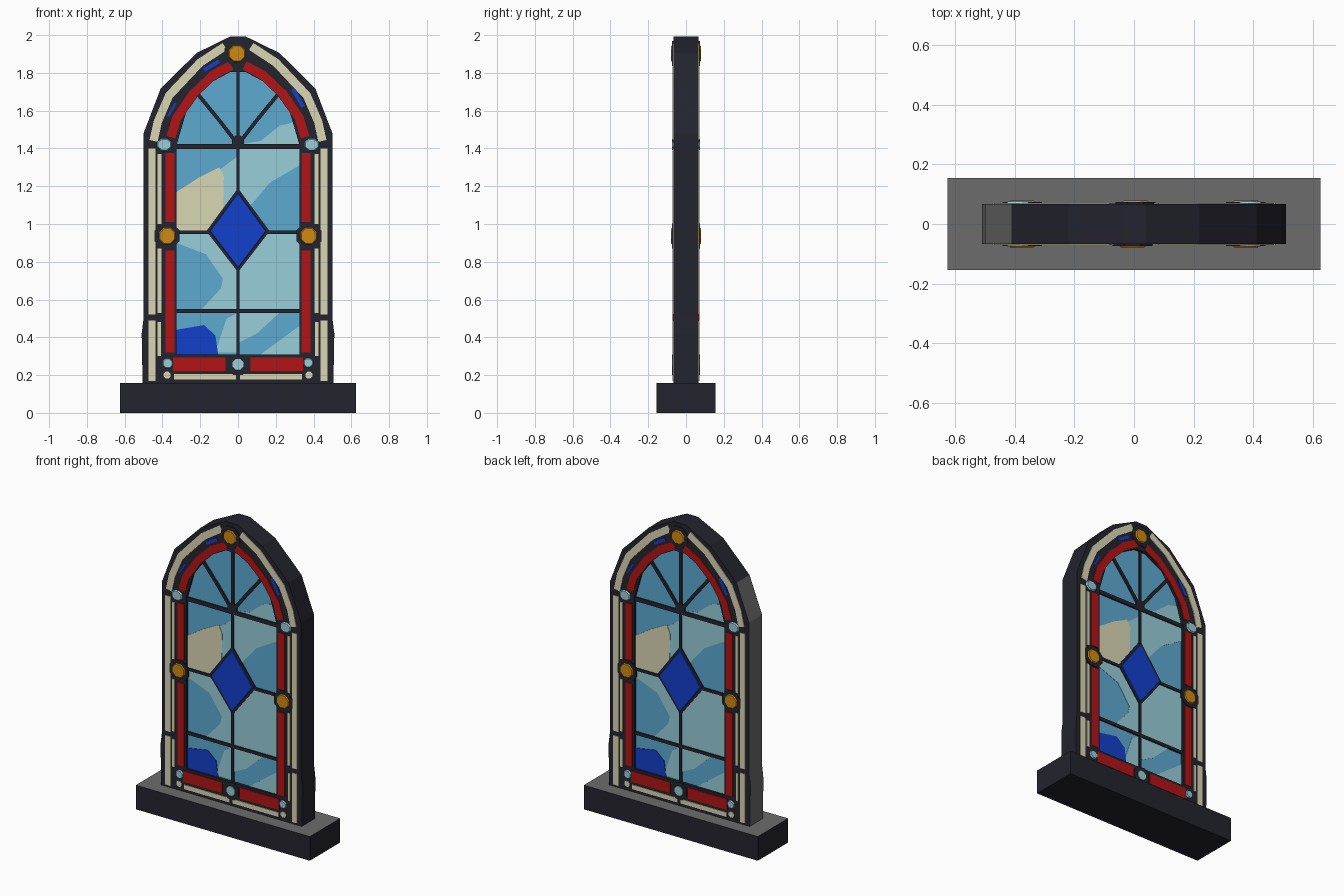
import bpy, bmesh, math
from mathutils import Vector

if "Cube" in bpy.data.objects:
    bpy.data.objects.remove(bpy.data.objects["Cube"])


def material(name, rgb):
    m = bpy.data.materials.new(name)
    m.diffuse_color = (*rgb, 1)
    m.use_nodes = True
    m.node_tree.nodes["Principled BSDF"].inputs["Base Color"].default_value = m.diffuse_color
    return m


DARK = material("dark lead", (0.017, 0.017, 0.027))
GREY = material("stone grey", (0.15, 0.15, 0.15))
RED = material("red glass", (0.45, 0.007, 0.008))
CREAM = material("cream glass", (0.70, 0.68, 0.45))
GOLD = material("amber glass", (0.62, 0.25, 0.006))
SKY = material("sky blue glass", (0.11, 0.40, 0.64))
PALE = material("pale blue glass", (0.31, 0.62, 0.70))
BLUE = material("deep blue glass", (0.006, 0.05, 0.60))


def finish(name, bm, *mats):
    bmesh.ops.recalc_face_normals(bm, faces=bm.faces)
    me = bpy.data.meshes.new(name)
    bm.to_mesh(me)
    bm.free()
    for m in mats:
        me.materials.append(m)
    ob = bpy.data.objects.new(name, me)
    bpy.context.collection.objects.link(ob)
    return ob


def plates(name, polys, near, far, mat, taper=1.0):
    """Prisms from (x, z) polygons on the front, repeated turned 180 degrees on the back."""
    bm = bmesh.new()
    for s in (1, -1):
        for poly in polys:
            cx = sum(p[0] for p in poly) / len(poly)
            cz = sum(p[1] for p in poly) / len(poly)
            a = [bm.verts.new((s * x, -s * near, z)) for x, z in poly]
            b = [bm.verts.new((s * (cx + (x - cx) * taper), -s * far, cz + (z - cz) * taper))
                 for x, z in poly]
            bm.faces.new(a)
            bm.faces.new(b[::-1])
            n = len(poly)
            for i in range(n):
                j = (i + 1) % n
                bm.faces.new((a[i], b[i], b[j], a[j]))
    return finish(name, bm, mat)


def strip(path, width):
    """Polygon of constant width around an open path."""
    pts = [Vector(p) for p in path]
    left, right = [], []
    for i, p in enumerate(pts):
        d = (pts[min(i + 1, len(pts) - 1)] - pts[max(i - 1, 0)]).normalized()
        n = Vector((-d.y, d.x)) * width / 2
        left.append(tuple(p + n))
        right.append(tuple(p - n))
    return left + right[::-1]


def rect(x0, x1, z0, z1):
    return [(x0, z0), (x1, z0), (x1, z1), (x0, z1)]


def disc(x, z, rx, rz=None, n=8):
    rz = rz or rx
    return [(x + rx * math.cos(math.tau * (i + .5) / n),
             z + rz * math.sin(math.tau * (i + .5) / n)) for i in range(n)]


def flip(poly):
    return [(-x, z) for x, z in poly]


def both(polys):
    return polys + [flip(p) for p in polys]


# base slab, grey on top
bm = bmesh.new()
bmesh.ops.create_cube(bm, size=1)
for v in bm.verts:
    v.co = (v.co.x * 1.25, v.co.y * 0.31, (v.co.z + .5) * 0.157)
bm.normal_update()
for f in bm.faces:
    f.material_index = int(f.normal.z > .5)
finish("base", bm, DARK, GREY)

# arched frame ring, grey on its left side
outer = [(.505, .15), (.51, .42), (.5, .5), (.5, 1.48), (.41, 1.715), (.22, 1.905), (.04, 1.993)]
inner = [(.325, .31), (.325, .42), (.325, .5), (.325, 1.42), (.275, 1.59), (.17, 1.735), (.04, 1.805)]
outer += flip(outer)[::-1]
inner += flip(inner)[::-1]
F = 0.067
bm = bmesh.new()
rings = [[bm.verts.new((x, y, z)) for x, z in loop]
         for loop, y in ((outer, -F), (outer, F), (inner, F), (inner, -F))]
n = len(outer)
for k in range(4):
    a, b = rings[k], rings[(k + 1) % 4]
    for i in range(n):
        j = (i + 1) % n
        f = bm.faces.new((a[i], a[j], b[j], b[i]))
        if k == 0 and sum(v.co.x for v in f.verts) / 4 < -.4:
            f.material_index = 1
finish("arch_frame", bm, DARK, GREY)

# main glass pane
G = 0.051
plates("glass_pane", [inner], 0, G, SKY)

# pale, cream and deep blue glass pieces
plates("pale_glass", [
    [(-.325, 1.17), (-.2, 1.22), (-.08, 1.30), (0, 1.36), (0, 1.17), (-.155, .955), (-.325, .955)],
    [(0, 1.41), (.325, 1.41), (.325, 1.31), (.17, 1.22), (.06, 1.09), (0, 1.17)],
    [(0, 1.42), (.12, 1.44), (.22, 1.52), (.30, 1.54), (.325, 1.42)],
    [(-.325, .955), (-.155, .955), (0, .76), (0, .54), (-.2, .54), (-.09, .66), (-.08, .71),
     (-.17, .84), (-.325, .90)],
    [(.155, .955), (.325, .955), (.325, .72), (.12, .54), (0, .54), (0, .76)],
    [(.325, .72), (.325, .54), (.12, .54)],
    [(-.12, .32), (0, .32), (0, .53), (-.06, .50)],
    [(0, .53), (.22, .53), (.1, .42), (0, .37)],
    [(.12, .31), (.325, .31), (.325, .46)],
], G - .002, G + .002, PALE)
plates("cream_glass", [[(-.325, 1.17), (-.2, 1.25), (-.1, 1.30), (-.075, 1.25), (-.08, 1.06),
                        (-.155, .955), (-.325, .965)]], G, G + .004, CREAM)
plates("blue_corner_glass", [[(-.325, .31), (-.105, .31), (-.12, .41), (-.18, .465), (-.325, .44)]],
       G, G + .004, BLUE)

# central diamond with its lead outline
plates("diamond_lead", [[(0, .745), (.168, .962), (0, 1.19), (-.168, .962)]], G, G + .007, DARK)
plates("diamond", [[(0, .765), (.15, .962), (0, 1.167), (-.15, .962)]], G + .005, G + .011, BLUE, .97)

# lead bars between the panes
plates("lead_bars", [
    rect(-.33, .33, 1.398, 1.424), rect(-.33, .33, .53, .55),
    rect(-.009, .009, .3, .76), rect(-.009, .009, 1.17, 1.81),
    rect(-.33, -.15, .947, .965), rect(.15, .33, .947, .965),
    strip([(0, 1.42), (-.1, 1.55), (-.215, 1.69)], .02),
    strip([(0, 1.42), (.1, 1.55), (.215, 1.69)], .02),
    disc(0, 1.435, .035),
], G, G + .010, DARK)

# red border: sides, arch and sill
P = F + .004
plates("red_border", both([
    rect(-.385, -.337, .32, .86), rect(-.385, -.337, 1.01, 1.375),
    strip([(-.355, 1.46), (-.325, 1.56), (-.24, 1.685), (-.13, 1.79), (-.035, 1.84)], .048),
    rect(-.345, -.065, .222, .293),
]), F - .002, P, RED)

# cream border: twin side strips, arch and sill
plates("cream_border", both([
    rect(-.475, -.437, .17, .49), rect(-.475, -.437, .52, 1.40),
    rect(-.425, -.405, .53, .87), rect(-.425, -.405, 1.0, 1.37), rect(-.425, -.408, .30, .48),
    strip([(-.447, 1.44), (-.425, 1.54), (-.365, 1.68), (-.2, 1.855), (-.07, 1.94)], .044),
    rect(-.34, -.01, .176, .205), disc(-.375, .2, .02),
]), F - .002, P, CREAM)

# blue slivers between the arch bands
plates("blue_slivers", [strip([(-.18, 1.815), (-.10, 1.862)], .02),
                        strip([(-.37, 1.57), (-.33, 1.64)], .012),
                        strip([(.29, 1.715), (.345, 1.62)], .02)], F - .002, P, BLUE)

# round jewels with dark collars
amber = [(-.005, 1.902), (-.375, .937), (.375, .937)]
plates("jewel_collars", [disc(x, z, .072) for x, z in amber] + [disc(0, .255, .06)],
       F - .002, P + .002, DARK)
plates("amber_jewels", [disc(x, z, .053) for x, z in amber], F, F + .012, GOLD, .8)
plates("pale_jewels", [disc(-.39, 1.42, .042, .035), disc(.39, 1.42, .042, .035),
                       disc(0, .255, .037), disc(-.372, .262, .029), disc(.372, .265, .027)],
       F, F + .008, PALE, .85)
